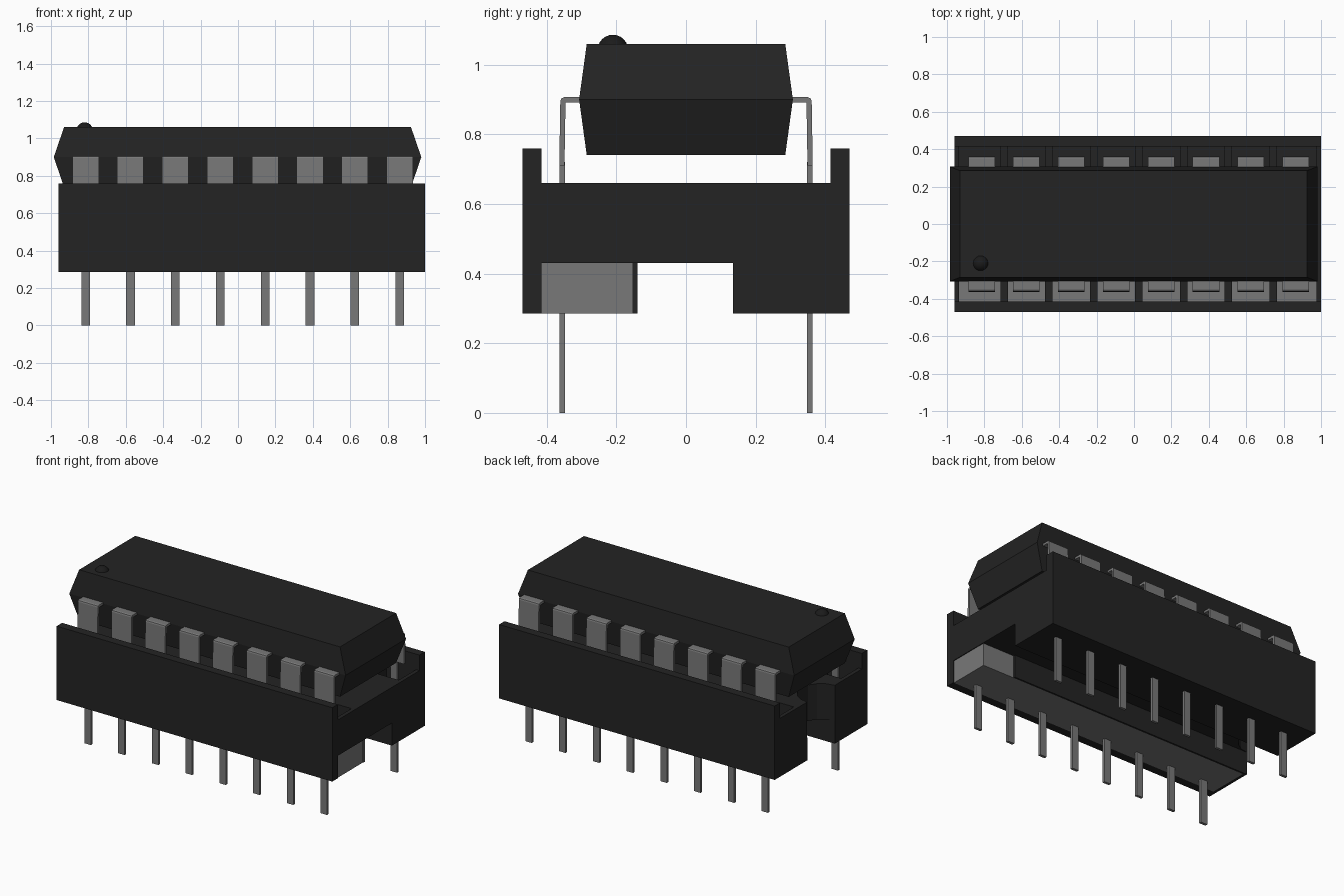
import bpy, bmesh
from math import sin, cos, pi
from mathutils import Vector

if "Cube" in bpy.data.objects:
    bpy.data.objects.remove(bpy.data.objects["Cube"])


def material(name, value):
    m = bpy.data.materials.new(name)
    m.use_nodes = True
    colour = (value, value, value, 1)
    m.diffuse_color = colour
    bsdf = m.node_tree.nodes["Principled BSDF"]
    bsdf.inputs["Base Color"].default_value = colour
    bsdf.inputs["Roughness"].default_value = 0.7
    return m


PLASTIC = material("black plastic", 0.017)
METAL = material("grey metal", 0.19)
DOT = material("dark dot", 0.011)


def finish(name, bm, mat):
    bmesh.ops.recalc_face_normals(bm, faces=bm.faces)
    mesh = bpy.data.meshes.new(name)
    bm.to_mesh(mesh)
    bm.free()
    mesh.materials.append(mat)
    ob = bpy.data.objects.new(name, mesh)
    bpy.context.collection.objects.link(ob)
    return ob


def prism(name, points, offset, mat):
    """Extrude a flat outline along an offset."""
    bm = bmesh.new()
    face = bm.faces.new([bm.verts.new(p) for p in points])
    ext = bmesh.ops.extrude_face_region(bm, geom=[face], use_keep_orig=True)
    moved = [v for v in ext["geom"] if isinstance(v, bmesh.types.BMVert)]
    bmesh.ops.translate(bm, verts=moved, vec=Vector(offset))
    return finish(name, bm, mat)


def box(name, x, y, z, mat):
    pts = [(x[0], y[0], z[0]), (x[1], y[0], z[0]), (x[1], y[1], z[0]), (x[0], y[1], z[0])]
    return prism(name, pts, (0, 0, z[1] - z[0]), mat)


def side_span(side, a, b):
    return tuple(sorted((side * a, side * b)))


X0, X1 = -0.96, 1.0          # socket ends
BASE, DECK_LOW, DECK_TOP, RIM = 0.285, 0.43, 0.66, 0.76
COUNT, PITCH, FIRST = 8, 0.24, -0.815
CELL_IN, WALL_IN, WALL_OUT = 0.24, 0.415, 0.47

# Socket deck with a round notch in its left-hand end
notch = [(X0 + 0.14 * sin(pi * i / 8), 0.14 * cos(pi * i / 8), DECK_LOW) for i in range(9)]
deck = [(X0, CELL_IN, DECK_LOW)] + notch + [
    (X0, -CELL_IN, DECK_LOW), (X1, -CELL_IN, DECK_LOW), (X1, CELL_IN, DECK_LOW)]
prism("socket_deck", deck, (0, 0, DECK_TOP - DECK_LOW), PLASTIC)

# Socket long walls and the dividers between the contact cells
for side, label in ((-1, "front"), (1, "back")):
    box(label + "_socket_wall", (X0, X1), side_span(side, WALL_IN, WALL_OUT), (BASE, RIM), PLASTIC)
    for i in range(COUNT + 1):
        mid = FIRST + (i - 0.5) * PITCH
        span = (max(X0, mid - 0.02), min(X1, mid + 0.02))
        if i == 0:
            span = (X0, -0.935)
        if i == COUNT:
            span = (0.975, X1)
        box(f"{label}_cell_divider_{i + 1}", span, side_span(side, CELL_IN, WALL_IN),
            (DECK_LOW, DECK_TOP), PLASTIC)

# Lower rails: plain at the back, metal with a partial cover at the front
box("back_rail", (X0, X1), (0.135, WALL_IN), (BASE, DECK_LOW), PLASTIC)
box("front_contact_rail", (X0 + 0.02, X1 - 0.005), (-WALL_IN, -0.152), (BASE, DECK_LOW), METAL)
box("front_rail_cover", (X0, 0.77), (-0.152, -0.14), (BASE, DECK_LOW), PLASTIC)
box("front_rail_end", (X0, X0 + 0.02), (-WALL_IN, -0.152), (BASE, DECK_LOW), PLASTIC)

# Chip body: three stacked rectangles bridged into a bevelled block
bm = bmesh.new()
rings = []
for z, xa, xb, y in ((0.74, -0.93, 0.925, 0.285), (0.9, -0.985, 0.98, 0.307),
                     (1.06, -0.93, 0.925, 0.285)):
    rings.append([bm.verts.new(p) for p in
                  ((xa, -y, z), (xb, -y, z), (xb, y, z), (xa, y, z))])
for low, high in zip(rings, rings[1:]):
    for i in range(4):
        j = (i + 1) % 4
        bm.faces.new((low[i], low[j], high[j], high[i]))
bm.faces.new(rings[0])
bm.faces.new(rings[-1])
finish("chip_body", bm, PLASTIC)

# Orientation dot
bm = bmesh.new()
bmesh.ops.create_uvsphere(bm, u_segments=20, v_segments=12, radius=0.044)
bmesh.ops.translate(bm, verts=bm.verts, vec=(-0.82, -0.21, 1.042))
for f in bm.faces:
    f.smooth = True
finish("orientation_dot", bm, DOT)

# Leads: a wide bent shoulder and a narrow pin
shoulder = [(0.29, 0.907), (0.35, 0.907), (0.358, 0.903), (0.361, 0.895), (0.364, 0.71),
            (0.349, 0.71), (0.346, 0.892), (0.29, 0.892)]
for side, label in ((-1, "front"), (1, "back")):
    for i in range(COUNT):
        x = FIRST + i * PITCH
        outline = [(x - 0.071, side * y, z) for y, z in shoulder]
        prism(f"{label}_lead_shoulder_{i + 1}", outline, (0.142, 0, 0), METAL)
        box(f"{label}_lead_pin_{i + 1}", (x - 0.023, x + 0.023),
            side_span(side, 0.347, 0.364), (0, 0.72), METAL)
